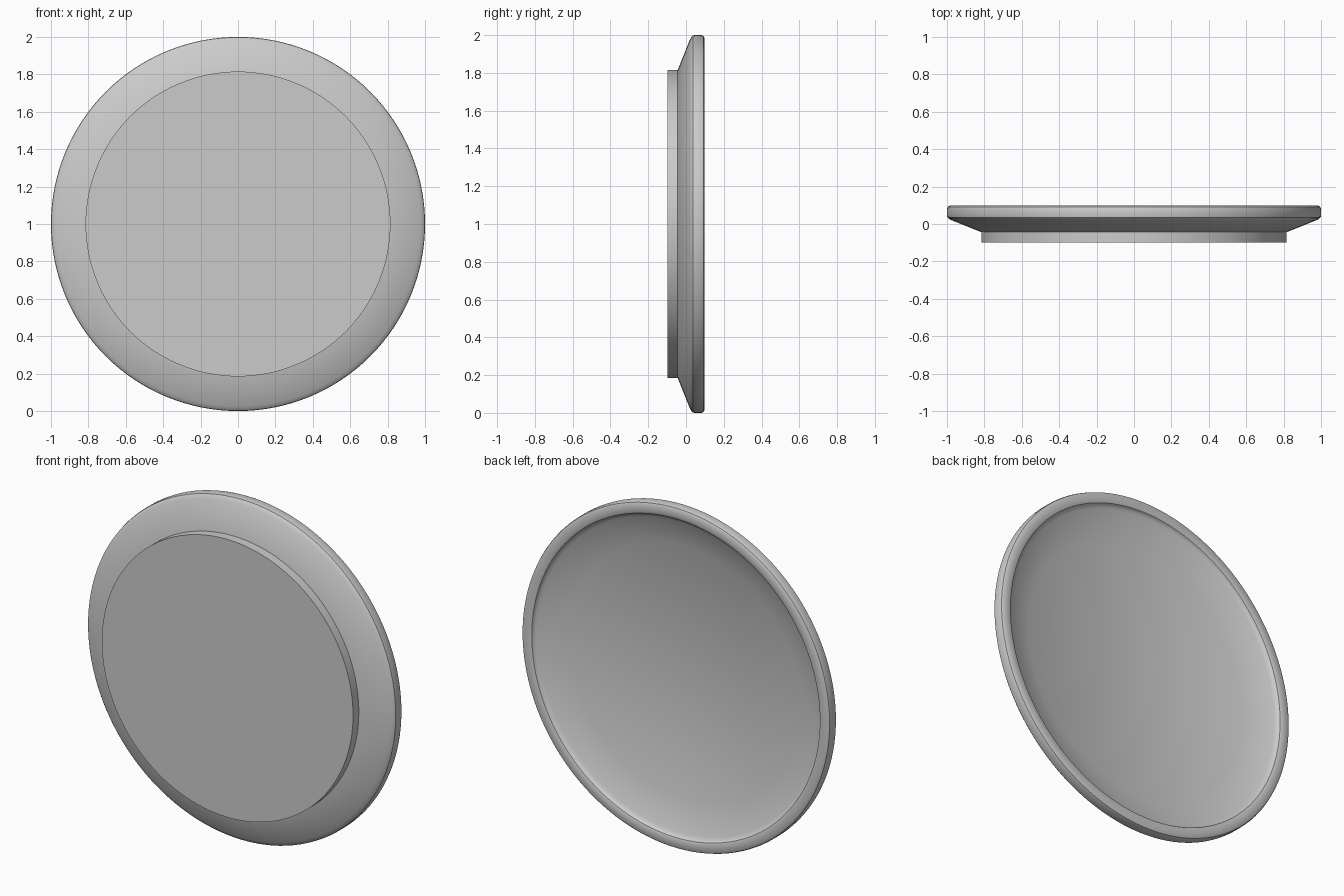
import bpy
import bmesh
from math import radians
from mathutils import Matrix, Vector

SEGMENTS = 128

cube = bpy.data.objects.get("Cube")
if cube:
    bpy.data.objects.remove(cube, do_unlink=True)

grey = bpy.data.materials.new("light grey")
grey.use_nodes = True
colour = (0.6, 0.6, 0.6, 1)
grey.diffuse_color = colour
grey.node_tree.nodes["Principled BSDF"].inputs["Base Color"].default_value = colour


def lathe(name, profile):
    """Spin (radius, y) points around the y axis, standing on the ground."""
    bm = bmesh.new()
    verts = [bm.verts.new((r, y, 0)) for r, y in profile]
    edges = [bm.edges.new(pair) for pair in zip(verts, verts[1:])]
    bmesh.ops.spin(bm, geom=verts + edges, cent=(0, 0, 0), axis=(0, 1, 0),
                   angle=radians(360), steps=SEGMENTS)
    bmesh.ops.remove_doubles(bm, verts=bm.verts, dist=0.0001)
    bmesh.ops.recalc_face_normals(bm, faces=bm.faces)
    bmesh.ops.transform(bm, matrix=Matrix.Translation(Vector((0, 0, 1))), verts=bm.verts)
    mesh = bpy.data.meshes.new(name)
    bm.to_mesh(mesh)
    bm.free()
    mesh.materials.append(grey)
    obj = bpy.data.objects.new(name, mesh)
    bpy.context.collection.objects.link(obj)
    bpy.ops.object.select_all(action='DESELECT')
    obj.select_set(True)
    bpy.context.view_layer.objects.active = obj
    bpy.ops.object.shade_smooth_by_angle(angle=radians(30))
    return obj


# Dish: sloping outside, rounded rim, hollow back with a flat floor
lathe("dish", [
    (0, -0.044), (0.815, -0.044),
    (0.975, 0.02), (0.99, 0.028), (0.998, 0.036), (1, 0.046),
    (1, 0.082), (0.996, 0.092), (0.985, 0.098),
    (0.945, 0.098), (0.935, 0.094), (0.93, 0.085),
    (0.925, 0.079), (0.91, 0.073), (0.743, 0.006), (0, 0.006),
])

# Flat round foot on the front
lathe("foot", [(0, -0.098), (0.815, -0.098), (0.815, -0.044), (0, -0.044)])
